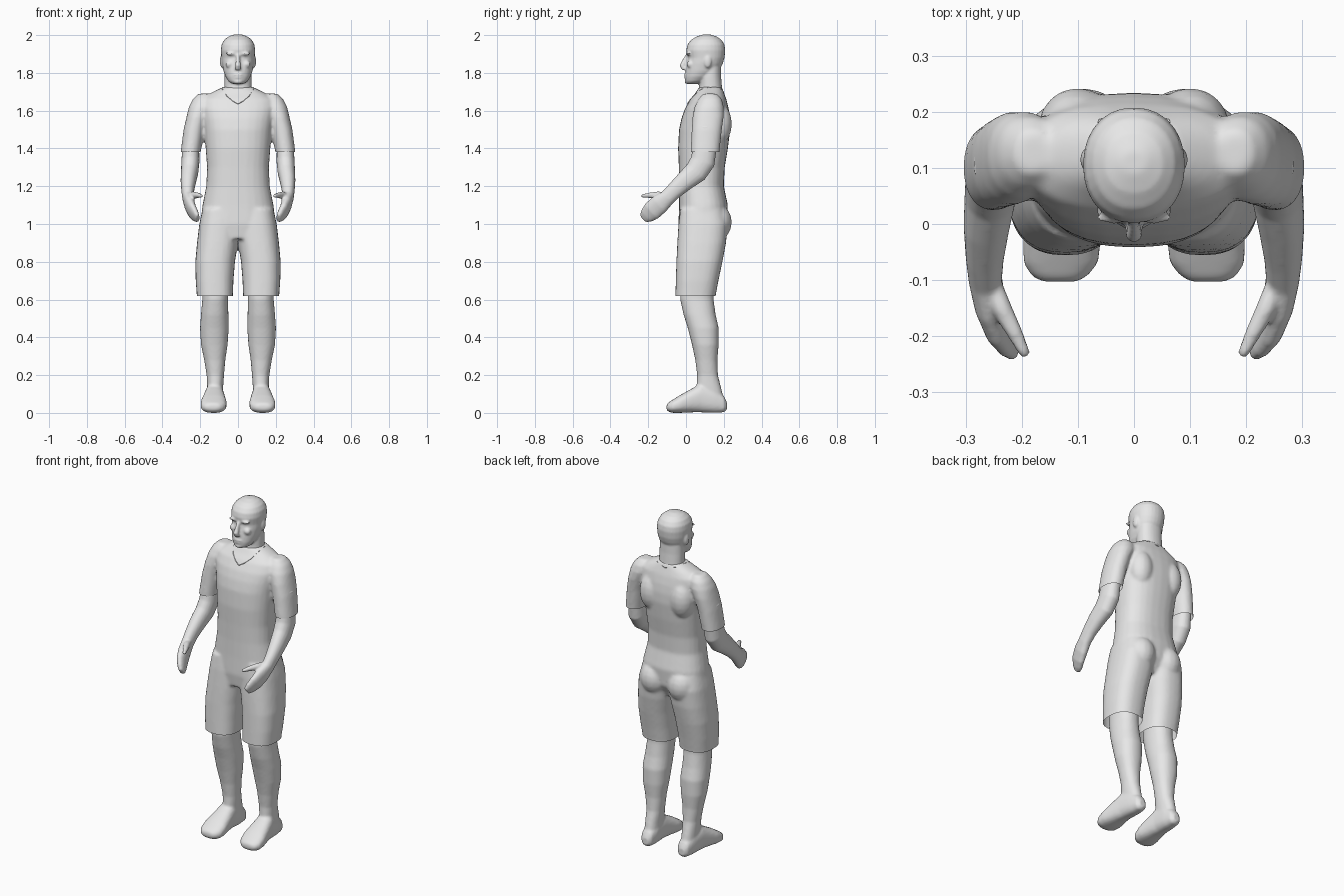
import bpy, bmesh, math
from mathutils import Vector
from mathutils.bvhtree import BVHTree

gray = bpy.data.materials.new("plain_gray")
gray.diffuse_color = (0.8, 0.8, 0.8, 1)


def loft(bm, rings, n=28):
    """Skin closed rings given as (centre, u, v, exponent)."""
    loops = []
    for c, u, v, e in rings:
        loop = []
        for i in range(n):
            a = 2 * math.pi * i / n
            ca, sa = math.cos(a), math.sin(a)
            p = math.copysign(abs(ca) ** (2 / e), ca)
            q = math.copysign(abs(sa) ** (2 / e), sa)
            loop.append(bm.verts.new(c + u * p + v * q))
        loops.append(loop)
    for a, b in zip(loops, loops[1:]):
        for i in range(n):
            j = (i + 1) % n
            bm.faces.new((a[i], a[j], b[j], b[i]))
    bm.faces.new(loops[0][::-1])
    bm.faces.new(loops[-1])


def stack(bm, rows, s=1, e=2.2):
    """Horizontal rings: (z, x0, x1, y0, y1)."""
    loft(bm, [(Vector((s * (x0 + x1) / 2, (y0 + y1) / 2, z)),
               Vector(((x1 - x0) / 2, 0, 0)), Vector((0, (y1 - y0) / 2, 0)), e)
              for z, x0, x1, y0, y1 in rows])


def tube(bm, rows, s=1, n=20):
    """Rings square to a path: (x, y, z, width radius, height radius)."""
    pts = [Vector((s * r[0], r[1], r[2])) for r in rows]
    rings = []
    for i, r in enumerate(rows):
        t = (pts[min(i + 1, len(pts) - 1)] - pts[max(i - 1, 0)]).normalized()
        u = Vector((1, 0, 0))
        u = (u - t * u.dot(t)).normalized()
        rings.append((pts[i], u * r[3], t.cross(u) * r[4], 2.2))
    loft(bm, rings, n)


def ball(bm, c, r):
    new = bmesh.ops.create_uvsphere(bm, u_segments=16, v_segments=10, radius=1)["verts"]
    for v in new:
        v.co = Vector([c[k] + v.co[k] * r[k] for k in range(3)])


def finish(name, bm, voxel=0, smooth=0):
    """Turn the mesh into an object, fusing overlapping volumes if asked."""
    bmesh.ops.recalc_face_normals(bm, faces=bm.faces)
    me = bpy.data.meshes.new(name)
    bm.to_mesh(me)
    bm.free()
    ob = bpy.data.objects.new(name, me)
    bpy.context.collection.objects.link(ob)
    if voxel:
        m = ob.modifiers.new("fuse", 'REMESH')
        m.mode, m.voxel_size = 'VOXEL', voxel
        m = ob.modifiers.new("soften", 'SMOOTH')
        m.factor, m.iterations = 0.5, smooth
        dg = bpy.context.evaluated_depsgraph_get()
        dg.update()
        fused = bpy.data.meshes.new_from_object(ob.evaluated_get(dg))
        ob.modifiers.clear()
        ob.data = fused
    ob.data.materials.clear()
    ob.data.materials.append(gray)
    return ob


def shade(ob):
    bpy.ops.object.select_all(action='DESELECT')
    ob.select_set(True)
    bpy.context.view_layer.objects.active = ob
    bpy.ops.object.shade_smooth_by_angle(angle=math.radians(50))


# Shirt and shorts: trunk, sleeves and trouser legs fused into one garment
bm = bmesh.new()
trunk = [(.92, .15, -.03, .17), (1.0, .2, -.04, .215), (1.1, .188, -.037, .222),
         (1.2, .168, -.036, .2), (1.3, .164, -.038, .205), (1.4, .171, -.042, .222),
         (1.5, .18, -.037, .234), (1.56, .19, -.024, .233), (1.61, .2, -.006, .226),
         (1.66, .195, .022, .214), (1.69, .15, .047, .203), (1.725, .08, .07, .19)]
stack(bm, [(z, -x, x, a, b) for z, x, a, b in trunk], e=2.4)
for s in (-1, 1):
    stack(bm, [(1.33, .2, .306, .025, .175), (1.38, .198, .304, .024, .177),
               (1.5, .178, .288, .03, .19), (1.57, .16, .272, .035, .2),
               (1.62, .13, .26, .045, .2), (1.66, .13, .24, .065, .19),
               (1.69, .15, .21, .09, .165)], s)
    stack(bm, [(.57, .027, .217, -.056, .155), (.62, .027, .218, -.056, .157),
               (.7, .024, .224, -.054, .172), (.8, .016, .226, -.051, .193),
               (.9, 0, .217, -.046, .212), (1.0, -.01, .205, -.04, .222),
               (1.08, 0, .188, -.03, .2)], s, 2.5)
    ball(bm, (s * .09, .155, 1.01), (.085, .088, .1))     # buttock
    ball(bm, (s * .1, .175, 1.53), (.07, .068, .11))      # shoulder blade
garment = finish("shirt_and_shorts", bm, .009, 5)

# Open, straight hems
bm = bmesh.new()
bm.from_mesh(garment.data)


def cut(z, test):
    faces = [f for f in bm.faces if test(f.calc_center_median())]
    geom = set(faces)
    for f in faces:
        geom.update(f.edges)
        geom.update(f.verts)
    bmesh.ops.bisect_plane(bm, geom=list(geom), plane_co=(0, 0, z),
                           plane_no=(0, 0, -1), clear_outer=True)


cut(.62, lambda c: c.z < .7)
cut(1.38, lambda c: abs(c.x) > .186 and 1.28 < c.z < 1.43)
bm.to_mesh(garment.data)
tree = BVHTree.FromBMesh(bm)
bm.free()
shade(garment)

# V-neck trim lying on the shirt
bm = bmesh.new()
half = [(0, -.01, 1.645), (.03, 0, 1.662), (.06, .03, 1.685), (.083, .08, 1.715),
        (.083, .13, 1.718), (.06, .18, 1.71), (0, .2, 1.7)]
path = half + [(-x, y, z) for x, y, z in half[-2:0:-1]]
pts = [tree.find_nearest(Vector(p))[0] for p in path]
rows = []
for i, p in enumerate(pts):
    t = (pts[(i + 1) % len(pts)] - pts[i - 1]).normalized()
    nrm = tree.find_nearest(p)[1]
    side = t.cross(nrm).normalized() * .004
    rows.append([bm.verts.new(p + o) for o in
                 (side - nrm * .004, nrm * .003, -side - nrm * .004)])
for i, a in enumerate(rows):
    b = rows[(i + 1) % len(rows)]
    for k in range(3):
        bm.faces.new((a[k], a[(k + 1) % 3], b[(k + 1) % 3], b[k]))
shade(finish("collar_trim", bm))

# Head with neck, nose, brow, lips and ears
bm = bmesh.new()
skull = [(1.742, .03, .005, .06), (1.755, .05, -.004, .1), (1.78, .066, -.006, .14),
         (1.81, .077, -.003, .175), (1.85, .085, .003, .195), (1.88, .088, .01, .204),
         (1.92, .091, .001, .208), (1.95, .087, .008, .204), (1.975, .073, .027, .188),
         (1.992, .052, .055, .163), (2.003, .022, .09, .13)]
stack(bm, [(z, -x, x, a, b) for z, x, a, b in skull], e=2.15)
stack(bm, [(1.6, -.075, .075, .06, .2), (1.68, -.074, .074, .062, .195),
           (1.73, -.072, .072, .07, .19), (1.78, -.072, .072, .07, .186),
           (1.84, -.07, .07, .08, .185)])
tube(bm, [(0, .012, 1.9, .009, .01), (0, -.003, 1.87, .01, .014),
          (0, -.018, 1.838, .015, .016), (0, -.01, 1.818, .016, .012)])
ball(bm, (0, .001, 1.79), (.028, .012, .007))
ball(bm, (0, .001, 1.776), (.025, .011, .007))
ball(bm, (0, .008, 1.754), (.026, .016, .013))
for s in (-1, 1):
    ball(bm, (s * .036, .012, 1.902), (.03, .012, .009))
    ball(bm, (s * .045, .022, 1.845), (.022, .018, .02))
    ball(bm, (s * .085, .115, 1.86), (.011, .02, .034))
shade(finish("head_and_neck", bm, .006, 3))

for s, label in ((-1, "left"), (1, "right")):
    # Arm with hand, thumb and curled fingers
    bm = bmesh.new()
    tube(bm, [(.243, .108, 1.52, .042, .052), (.25, .1, 1.4, .045, .062),
              (.252, .088, 1.33, .048, .066), (.256, .052, 1.275, .046, .062),
              (.263, -.005, 1.228, .041, .052), (.266, -.06, 1.178, .034, .044),
              (.265, -.098, 1.14, .03, .042), (.257, -.14, 1.105, .028, .052),
              (.243, -.18, 1.07, .024, .052), (.226, -.207, 1.045, .019, .042),
              (.213, -.225, 1.028, .012, .026)], s)
    tube(bm, [(.258, -.09, 1.148, .016, .02), (.236, -.15, 1.152, .018, .02),
              (.212, -.195, 1.152, .014, .014), (.192, -.236, 1.148, .009, .008)], s)
    shade(finish(label + "_arm", bm, .006, 3))

    # Lower leg with foot
    bm = bmesh.new()
    stack(bm, [(.07, .08, .16, .065, .2), (.13, .079, .163, .055, .187),
               (.2, .074, .166, .059, .169), (.28, .067, .179, .049, .166),
               (.36, .055, .196, .032, .173), (.45, .049, .201, .009, .173),
               (.52, .051, .196, -.013, .157), (.6, .052, .189, -.031, .146),
               (.7, .05, .19, -.03, .145)], s)
    sole = [(.216, .1, .14, .015, .06), (.2, .085, .155, .003, .09),
            (.15, .077, .166, 0, .13), (.08, .074, .176, .003, .155),
            (.03, .067, .186, .003, .128), (-.03, .059, .198, 0, .095),
            (-.07, .064, .197, 0, .07), (-.092, .082, .183, .006, .056),
            (-.103, .1, .165, .016, .045)]
    loft(bm, [(Vector((s * (a + b) / 2, y, (c + d) / 2)), Vector(((b - a) / 2, 0, 0)),
               Vector((0, 0, (d - c) / 2)), 2.5) for y, a, b, c, d in sole])
    shade(finish(label + "_leg", bm, .008, 3))
